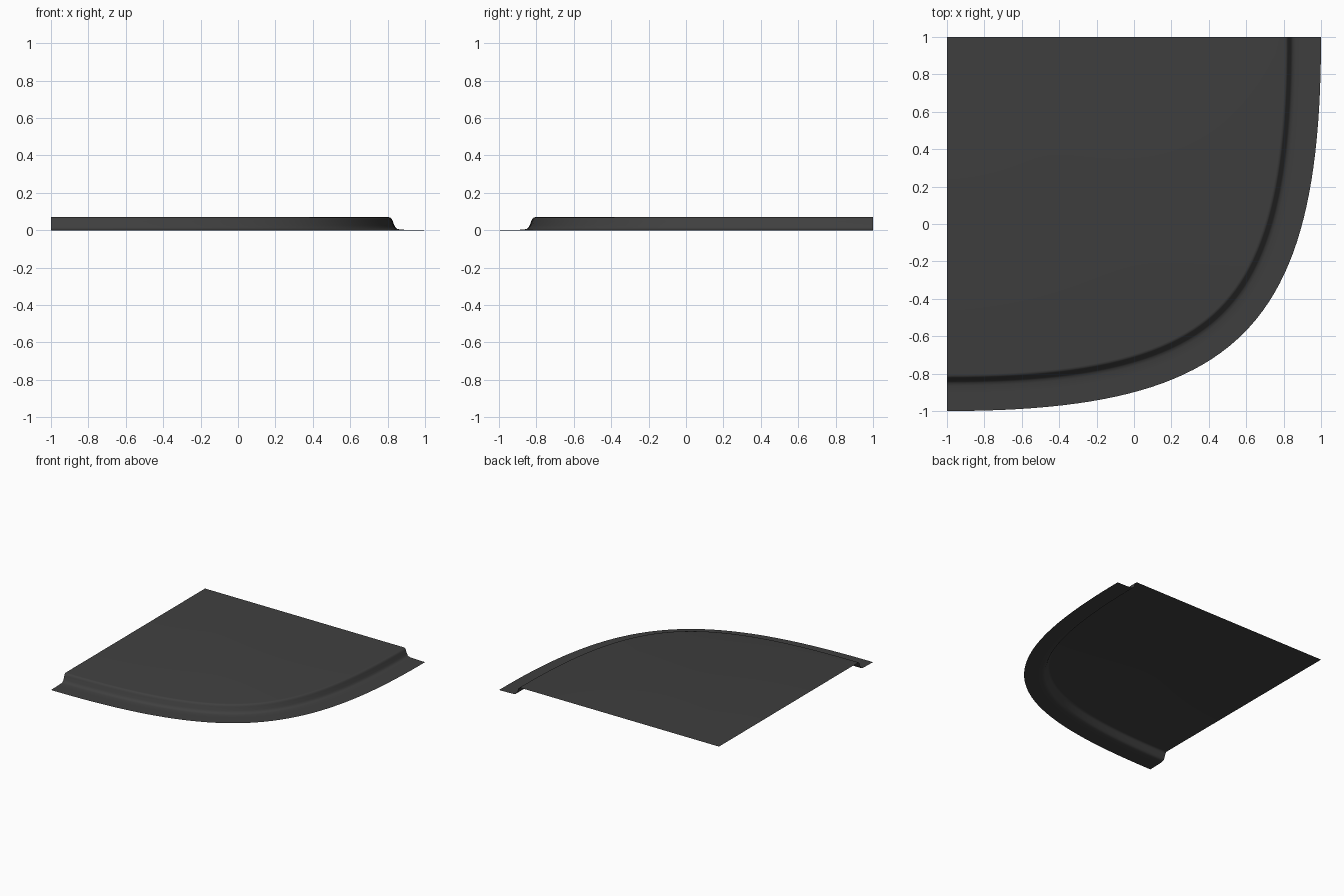
import bpy, bmesh, math
from mathutils import Vector

if "Cube" in bpy.data.objects:
    bpy.data.objects.remove(bpy.data.objects["Cube"])

N = 48
# Outer rim: cubic curve sweeping from the back right to the front left
P = [Vector(p) for p in ((1, 1), (1, -0.56), (0.56, -1), (-1, -1))]
# Rim cross-section: (distance inward from the outer edge, height)
PROFILE = [(0, 0), (0.05, 0.001), (0.10, 0.002), (0.135, 0.004), (0.15, 0.008),
           (0.158, 0.015), (0.164, 0.026), (0.174, 0.052), (0.178, 0.061),
           (0.185, 0.068), (0.195, 0.07)]


def rim_point(t):
    """Position and inward normal on the outer curve."""
    s = 1 - t
    pos = s**3 * P[0] + 3*s*s*t * P[1] + 3*s*t*t * P[2] + t**3 * P[3]
    tan = s*s * (P[1] - P[0]) + 2*s*t * (P[2] - P[1]) + t*t * (P[3] - P[2])
    tan.normalize()
    return pos, Vector((tan.y, -tan.x))


bm = bmesh.new()

# Sloped lip swept along the rim
rows = []
for i in range(N + 1):
    pos, inward = rim_point(i / N)
    rows.append([bm.verts.new((*(pos + inward * d), z)) for d, z in PROFILE])
for a, b in zip(rows, rows[1:]):
    for j in range(len(PROFILE) - 1):
        bm.faces.new((a[j], a[j + 1], b[j + 1], b[j]))

# Flat raised deck reaching the square back left corner
corner = bm.verts.new((-1, 1, PROFILE[-1][1]))
inner = [r[-1] for r in rows]
for a, b in zip(inner, inner[1:]):
    bm.faces.new((a, corner, b))

bmesh.ops.recalc_face_normals(bm, faces=bm.faces)
bm.faces.ensure_lookup_table()
bm.normal_update()
if bm.faces[-1].normal.z < 0:
    bmesh.ops.reverse_faces(bm, faces=bm.faces)

mesh = bpy.data.meshes.new("corner_tray")
bm.to_mesh(mesh)
bm.free()
tray = bpy.data.objects.new("corner_tray", mesh)
bpy.context.collection.objects.link(tray)

# Dark grey finish
mat = bpy.data.materials.new("dark_grey")
mat.diffuse_color = (0.05, 0.05, 0.05, 1)
mat.use_nodes = True
mat.node_tree.nodes["Principled BSDF"].inputs["Base Color"].default_value = mat.diffuse_color
mesh.materials.append(mat)

bpy.context.view_layer.objects.active = tray
tray.select_set(True)
bpy.ops.object.shade_smooth_by_angle(angle=math.radians(40))
